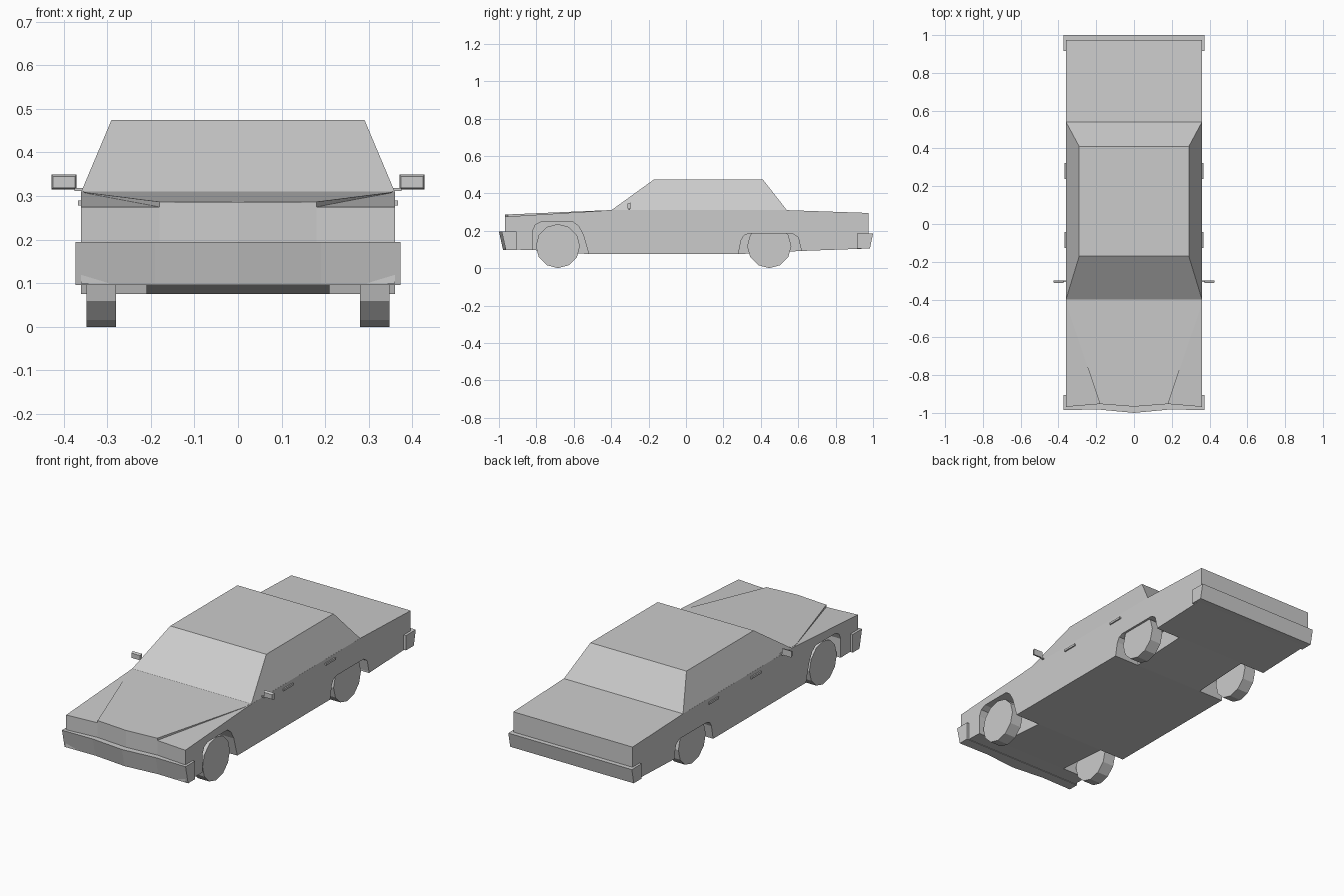
import bpy, bmesh, math
from mathutils import Matrix

if "Cube" in bpy.data.objects:
    bpy.data.objects.remove(bpy.data.objects["Cube"])


def finish(name, bm):
    bmesh.ops.recalc_face_normals(bm, faces=bm.faces)
    me = bpy.data.meshes.new(name)
    bm.to_mesh(me)
    bm.free()
    ob = bpy.data.objects.new(name, me)
    bpy.context.collection.objects.link(ob)
    return ob


def loft(name, rings):
    """Bridge equal-length closed rings and cap both ends."""
    bm = bmesh.new()
    vs = [[bm.verts.new(p) for p in r] for r in rings]
    n = len(vs[0])
    for a, b in zip(vs, vs[1:]):
        for i in range(n):
            j = (i + 1) % n
            bm.faces.new((a[i], a[j], b[j], b[i]))
    bm.faces.new(vs[0])
    bm.faces.new(vs[-1])
    return finish(name, bm)


def box(name, x, y, z):
    return loft(name, [[(x[0], y[0], h), (x[1], y[0], h), (x[1], y[1], h), (x[0], y[1], h)] for h in z])


def side_extrude(name, profile, x0, x1):
    return loft(name, [[(x, y, z) for y, z in profile] for x in (x0, x1)])


def mirrored(half):
    """Complete an outline given for x >= 0, ordered from centre front to rear."""
    return half + [(-x, *r) for x, *r in reversed(half) if x > 0]


# Lower body: side profile lofted across a shallow V-shaped nose
profile = [(-.82, .097), (-.52, .075), (.28, .075), (.62, .092), (.975, .105),
           (.975, .295), (.54, .31), (-.40, .31)]
nose = [(-.36, -.968), (-.18, -.953), (0, -.967), (.18, -.953), (.36, -.968)]
body = loft("body", [[(x, y, z) for y, z in profile + [(f, .275), (f, .1)]] for x, f in nose])

# Wheel wells cut into both sides
arches = {
    "front": [(-.82, 0), (-.82, .2), (-.805, .232), (-.775, .247), (-.605, .247),
              (-.575, .225), (-.55, .18), (-.52, .075), (-.52, 0)],
    "rear": [(.28, 0), (.28, .075), (.295, .15), (.31, .175), (.335, .185),
             (.57, .185), (.6, .165), (.615, .1), (.615, 0)],
}
for end, arch in arches.items():
    for side, s in (("left", -1), ("right", 1)):
        cutter = side_extrude(f"{end}_{side}_well_cutter", arch, s * .21, s * .42)
        cutter.hide_render = True
        cutter.display_type = 'WIRE'
        mod = body.modifiers.new(cutter.name, 'BOOLEAN')
        mod.operation = 'DIFFERENCE'
        mod.solver = 'EXACT'
        mod.object = cutter

# Raised hood panel, tapering toward the nose
hood = mirrored([(0, -.967, .287), (.18, -.953, .287), (.35, -.45, .3085), (.355, -.402, .3105)])
loft("hood", [hood, [(x, y, z - (.016 if y < -.9 else .006)) for x, y, z in hood]])

# Cabin
loft("cabin", [
    [(-.36, -.40, .309), (.36, -.40, .309), (.36, .54, .309), (-.36, .54, .309)],
    [(-.29, -.17, .475), (.29, -.17, .475), (.29, .41, .475), (-.29, .41, .475)],
])

# Bumpers lean inward toward the bottom
front_plan = mirrored([(0, -1.0), (.19, -.982), (.373, -.985), (.373, -.905)])
loft("front_bumper", [[(x, y + (lean if y < -.95 else 0), z) for x, y in front_plan]
                      for z, lean in ((.096, .022), (.195, 0))])
loft("rear_bumper", [[(-.373, .915, z), (.373, .915, z), (.373, y, z), (-.373, y, z)]
                     for z, y in ((.104, .983), (.185, 1.0))])

# Wheels, door handles and mirrors on each side
for side, s in (("left", -1), ("right", 1)):
    for end, y in (("front", -.685), ("rear", .445)):
        bm = bmesh.new()
        bmesh.ops.create_cone(bm, cap_ends=True, segments=12, radius1=.118, radius2=.118, depth=.068,
                              matrix=Matrix.Translation((s * .314, y, .118)) @ Matrix.Rotation(math.pi / 2, 4, 'Y'))
        finish(f"{end}_{side}_wheel", bm)
    for end, y in (("front", -.085), ("rear", .28)):
        box(f"{end}_{side}_door_handle", (s * .355, s * .367), (y - .042, y + .042), (.279, .29))
    box(f"{side}_mirror_arm", (s * .35, s * .375), (-.308, -.3), (.312, .318))
    loft(f"{side}_mirror", [[(s * a, y, b), (s * c, y, b), (s * c, y, d), (s * a, y, d)]
                            for y, a, b, c, d in ((-.312, .374, .319, .424, .345),
                                                  (-.298, .37, .315, .428, .35))])
